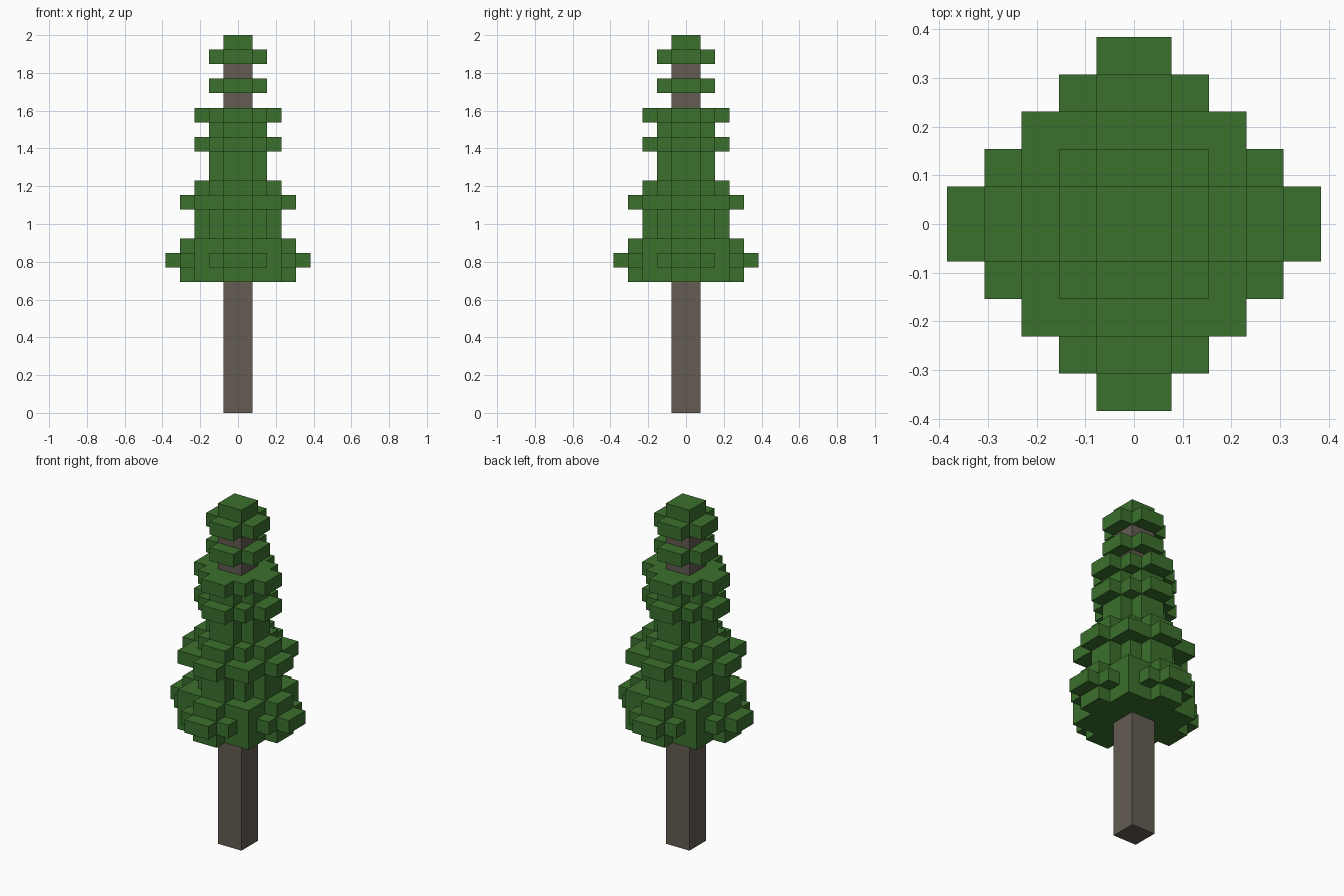
import bpy
import bmesh

U = 2 / 26  # edge of one block; the tree is 26 blocks tall

cube = bpy.data.objects.get("Cube")
if cube:
    bpy.data.objects.remove(cube, do_unlink=True)


def make_material(name, rgb):
    mat = bpy.data.materials.new(name)
    mat.use_nodes = True
    color = (*rgb, 1)
    mat.diffuse_color = color
    bsdf = next(n for n in mat.node_tree.nodes if n.type == "BSDF_PRINCIPLED")
    bsdf.inputs["Base Color"].default_value = color
    return mat


def outline(corners):
    """Stepped outline, four-fold symmetric, from the outer corners of one quadrant."""
    quarter = [corners[0]]
    for (_, y0), (x1, y1) in zip(corners, corners[1:]):
        quarter += [(x1, y0), (x1, y1)]
    points = []
    for _ in range(4):
        points += quarter
        quarter = [(-y, x) for x, y in quarter]
    return points


def slab(name, corners, bottom, top, mat):
    """Extrude a stepped outline between two block heights."""
    bm = bmesh.new()
    face = bm.faces.new([bm.verts.new((x * U, y * U, bottom * U)) for x, y in outline(corners)])
    side = bmesh.ops.extrude_face_region(bm, geom=[face])
    verts = [v for v in side["geom"] if isinstance(v, bmesh.types.BMVert)]
    bmesh.ops.translate(bm, verts=verts, vec=(0, 0, (top - bottom) * U))
    bmesh.ops.recalc_face_normals(bm, faces=bm.faces)
    mesh = bpy.data.meshes.new(name)
    bm.to_mesh(mesh)
    bm.free()
    mesh.materials.append(mat)
    obj = bpy.data.objects.new(name, mesh)
    bpy.context.collection.objects.link(obj)


def tuft(n):
    """Square core with a two-block-wide arm on each side, reaching n blocks out."""
    return [(n, 1), (n - 1, n - 1), (1, n)]


bark = make_material("bark_brown", (0.127, 0.107, 0.084))
leaf = make_material("leaf_green", (0.043, 0.162, 0.026))

POST = [(1, 1)]
CROSS = [(2, 1), (1, 2)]
DIAMOND = [(5, 1), (4, 2), (3, 3), (2, 4), (1, 5)]

# Trunk
slab("trunk", POST, 0, 25, bark)

# Foliage tiers from the bottom up: outline, bottom, top
tiers = [
    (tuft(4), 9, 10), (DIAMOND, 10, 11), (tuft(4), 11, 12),
    (tuft(3), 12, 14), (tuft(4), 14, 15), (tuft(3), 15, 16),
    (CROSS, 16, 18), (tuft(3), 18, 19), (CROSS, 19, 20), (tuft(3), 20, 21),
    (CROSS, 22, 23), (CROSS, 24, 25),
]
for i, (shape, bottom, top) in enumerate(tiers, 1):
    slab(f"foliage_tier_{i}", shape, bottom, top, leaf)

# Tip
slab("foliage_tip", POST, 25, 26, leaf)
